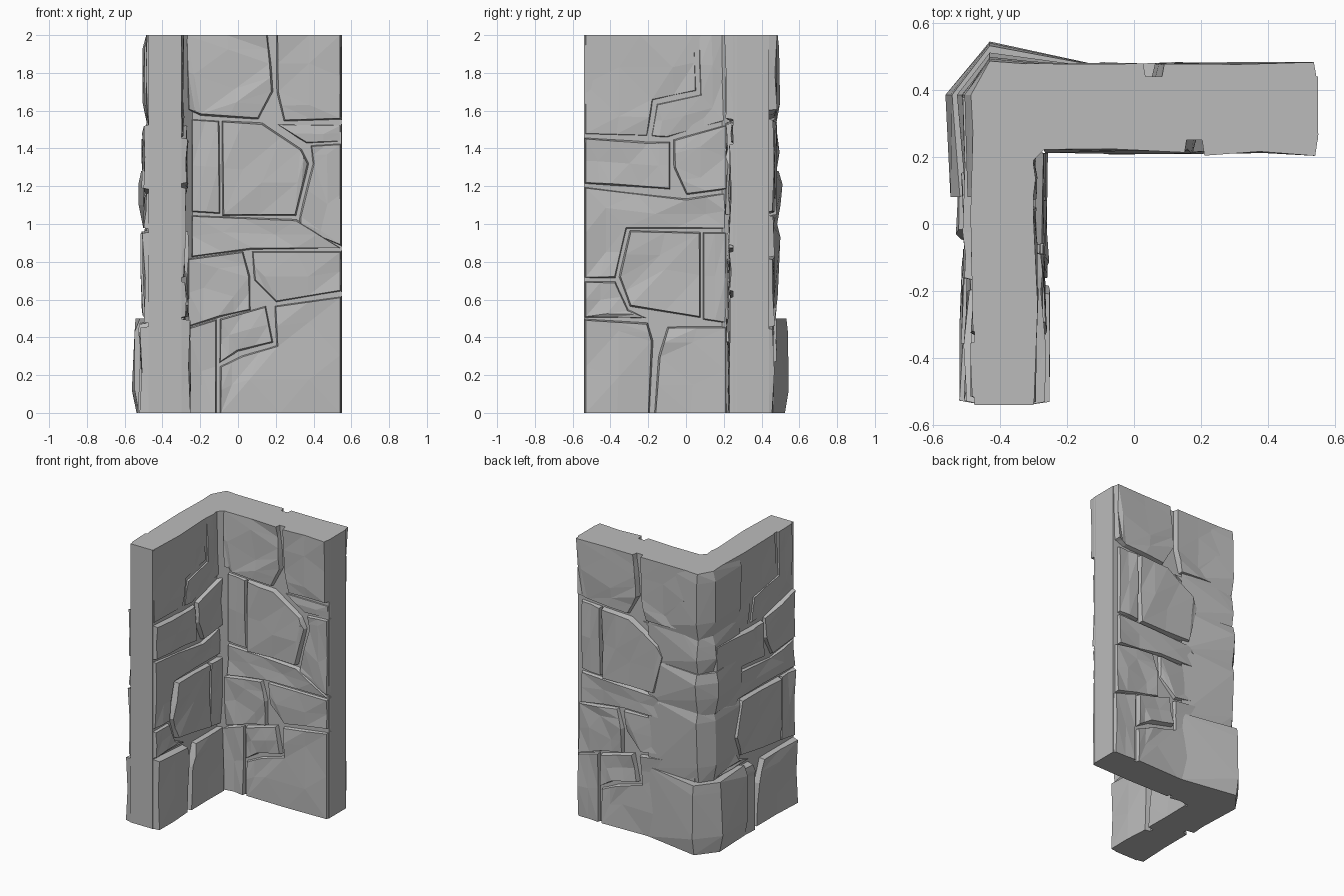
import bpy, bmesh, random
from math import pi

cube = bpy.data.objects.get("Cube")
if cube:
    bpy.data.objects.remove(cube)

grey = bpy.data.materials.new("stone grey")
grey.use_nodes = True
colour = (0.5, 0.5, 0.5, 1)
grey.diffuse_color = colour
grey.node_tree.nodes["Principled BSDF"].inputs["Base Color"].default_value = colour


def finish(bm, name):
    mesh = bpy.data.meshes.new(name)
    bm.to_mesh(mesh)
    bm.free()
    mesh.materials.append(grey)
    obj = bpy.data.objects.new(name, mesh)
    bpy.context.collection.objects.link(obj)
    return obj


def add_stone(bm, height, outline, rng):
    """One chiselled stone: outline lies in XY, its rough face looks along +Z."""
    face = bm.faces.new([bm.verts.new((u, h, 0)) for u, h in outline])
    face.normal_update()
    if face.normal.z < 0:
        face.normal_flip()
    skirt = bmesh.ops.inset_individual(bm, faces=[face], thickness=0.014)["faces"]
    # sink the outer rim into the core and keep the top and base cut flat
    crown = set(face.verts)
    for v in {v for f in skirt for v in f.verts} - crown:
        v.co.z = -0.02
    for v in crown:
        if v.co.y > 1.97:
            v.co.y = 2
        if v.co.y < 0.03:
            v.co.y = 0
    tops = bmesh.ops.triangulate(bm, faces=[face])["faces"]
    edges = list({e for f in tops for e in f.edges})
    bmesh.ops.subdivide_edges(bm, edges=edges, cuts=1, use_grid_fill=True)
    # only this stone's crown is still level with the wall
    for v in bm.verts:
        if abs(v.co.z) < 1e-6:
            v.co.z = height + rng.uniform(-0.01, 0.008)


def stone_panel(name, stones, angle, location, stretch, seed):
    rng = random.Random(seed)
    bm = bmesh.new()
    for height, outline in stones:
        add_stone(bm, height, outline, rng)
    bmesh.ops.triangulate(bm, faces=bm.faces[:])
    obj = finish(bm, name)
    obj.rotation_euler = (pi / 2, 0, angle)
    obj.location = location
    obj.scale.x = stretch


# Solid L-shaped core
plan = [(-.475, -.54), (-.3, -.54), (-.3, .19), (-.24, .25), (.548, .25),
        (.548, .44), (0, .44), (-.4, .475), (-.475, .38)]
bm = bmesh.new()
base = bm.faces.new([bm.verts.new((x, y, 0)) for x, y in plan])
top = bmesh.ops.extrude_face_region(bm, geom=[base])["geom"]
for v in top:
    if isinstance(v, bmesh.types.BMVert):
        v.co.z = 2
bmesh.ops.recalc_face_normals(bm, faces=bm.faces[:])
finish(bm, "wall_core")

# Stones of the long arm: how far each stands out, then (distance along, height)
long_arm = [
    (.035, [(-.28, 2), (.16, 2), (.18, 1.85), (.19, 1.7), (.11, 1.55), (-.2, 1.57), (-.27, 1.6)]),
    (.04, [(.2, 2), (.55, 2), (.55, 1.55), (.24, 1.54), (.2, 1.7)]),
    (.025, [(-.25, 1.56), (-.095, 1.55), (-.09, 1.05), (-.25, 1.06)]),
    (.035, [(-.09, 1.55), (.13, 1.54), (.34, 1.4), (.38, 1.32), (.31, 1.04), (-.085, 1.04)]),
    (.01, [(.2, 1.53), (.55, 1.53), (.55, 1.43), (.36, 1.42)]),
    (.02, [(.38, 1.42), (.55, 1.43), (.55, .88), (.32, .97), (.32, 1.04), (.39, 1.32)]),
    (.022, [(-.25, 1.05), (.31, 1.03), (.55, .87), (.08, .86), (-.25, .82)]),
    (.025, [(-.27, .82), (.03, .86), (.07, .72), (.07, .54), (-.1, .5), (-.27, .45)]),
    (.02, [(.07, .86), (.55, .86), (.55, .64), (.2, .58), (.08, .7)]),
    (.025, [(-.28, .45), (-.11, .5), (-.11, 0), (-.28, 0)]),
    (.035, [(-.1, .5), (.15, .57), (.19, .37), (0, .32), (-.1, .26)]),
    (.025, [(.19, .57), (.55, .62), (.55, 0), (-.1, 0), (-.1, .25), (.02, .31), (.2, .36)]),
]
# Stones of the short arm
short_arm = [
    (.008, [(-.54, 2), (.05, 2), (.06, 1.7), (-.17, 1.65), (-.2, 1.46), (-.54, 1.47)]),
    (.006, [(.06, 2), (.21, 2), (.21, 1.54), (-.1, 1.45), (-.19, 1.46), (-.16, 1.64), (.07, 1.69)]),
    (.03, [(-.54, 1.46), (-.2, 1.44), (-.08, 1.44), (-.08, 1.18), (-.4, 1.2), (-.54, 1.21)]),
    (.025, [(-.07, 1.45), (.22, 1.53), (.22, 1.18), (0, 1.15), (-.07, 1.3)]),
    (.018, [(-.54, 1.2), (0, 1.14), (.22, 1.17), (.22, .97), (-.31, .97), (-.37, .71), (-.54, .71)]),
    (.033, [(-.3, .97), (.08, .96), (.08, .5), (-.3, .56), (-.36, .72)]),
    (.025, [(.085, .96), (.22, .96), (.22, .47), (.085, .49)]),
    (.02, [(-.54, .7), (-.37, .7), (-.3, .55), (-.2, .5), (-.54, .5)]),
    (.048, [(-.54, .5), (-.2, .48), (-.17, .38), (-.19, 0), (-.54, 0)]),
    (.04, [(-.15, .3), (-.1, .46), (.22, .46), (.22, 0), (-.17, 0)]),
]
stone_panel("inner_back_stones", long_arm, 0, (0, .25, 0), 1, 1)
stone_panel("outer_back_stones", long_arm, pi, (.25, .44, 0), 1.06, 2)
stone_panel("inner_side_stones", short_arm, pi / 2, (-.3, 0, 0), 1, 3)
stone_panel("outer_side_stones", short_arm, -pi / 2, (-.475, -.27, 0), 1.22, 4)

# Corner stones wrapping the outer edge: base, top, how far they stick out
rng = random.Random(5)
for i, (low, high, push) in enumerate([(0, .5, .055), (.49, 1, .008),
                                       (.98, 1.28, .02), (1.26, 1.54, .004), (1.52, 2, .008)]):
    bm = bmesh.new()
    for z, out in ((low, push - .02), (low + .12, push), (high - .07, push), (high, push - .015)):
        p, q, r = (out + rng.uniform(-.008, .008) for _ in range(3))
        ring = [(-.485 - r, .08), (-.5 - p, .385), (-.43, .485 + q),
                (-.3, .475 + r / 2), (-.02, .455), (-.15, .4), (-.4, .15)]
        for x, y in ring:
            bm.verts.new((x, y, z))
    bmesh.ops.convex_hull(bm, input=bm.verts[:])
    bmesh.ops.triangulate(bm, faces=bm.faces[:])
    bmesh.ops.recalc_face_normals(bm, faces=bm.faces[:])
    finish(bm, "corner_stone_%d" % (i + 1))
